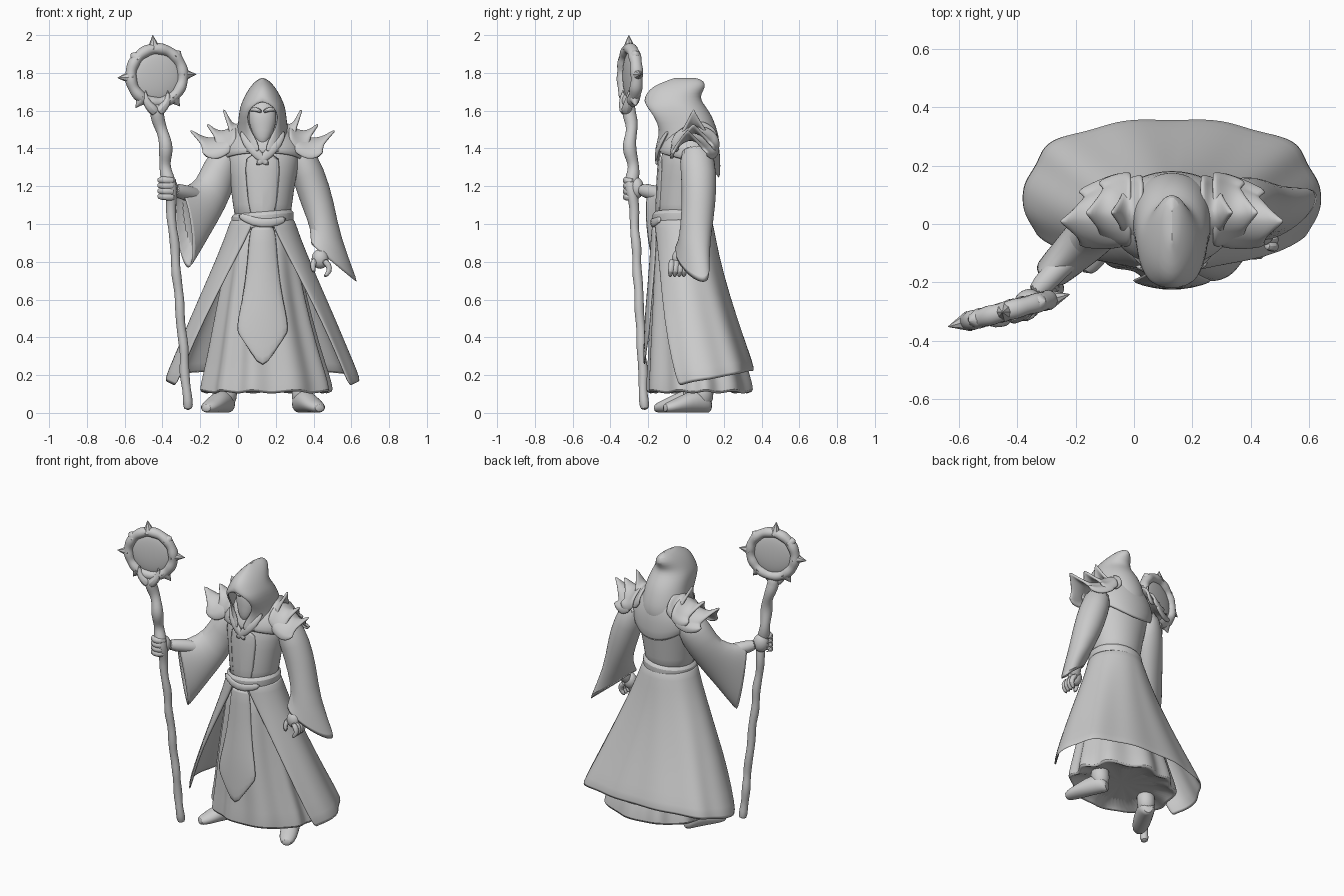
import bpy, bmesh, math
from mathutils import Vector as V

if "Cube" in bpy.data.objects:
    bpy.data.objects.remove(bpy.data.objects["Cube"])

CX = 0.13  # body centre line
stone = bpy.data.materials.new("plain_grey")
stone.diffuse_color = (0.6, 0.6, 0.6, 1)
stone.use_nodes = True
stone.node_tree.nodes["Principled BSDF"].inputs["Base Color"].default_value = stone.diffuse_color


def finish(name, bm, thick=0, sub=0):
    bmesh.ops.recalc_face_normals(bm, faces=bm.faces)
    me = bpy.data.meshes.new(name)
    bm.to_mesh(me)
    bm.free()
    me.materials.append(stone)
    ob = bpy.data.objects.new(name, me)
    bpy.context.collection.objects.link(ob)
    if thick:
        m = ob.modifiers.new("thickness", 'SOLIDIFY')
        m.thickness, m.offset = thick, 0
    if sub:
        m = ob.modifiers.new("smooth", 'SUBSURF')
        m.levels = m.render_levels = sub
    return ob


def loft(name, rings, closed=True, caps=(False, False), thick=0, sub=1, weld=False):
    bm = bmesh.new()
    rows = [[bm.verts.new(p) for p in r] for r in rings]
    n = len(rows[0])
    for a, b in zip(rows, rows[1:]):
        for i in range(n if closed else n - 1):
            j = (i + 1) % n
            bm.faces.new((a[i], a[j], b[j], b[i]))
    for flag, row in zip(caps, (rows[0], rows[-1])):
        if flag:
            bm.faces.new(row)
    if weld:
        bmesh.ops.remove_doubles(bm, verts=bm.verts, dist=.0008)
    return finish(name, bm, thick, sub)


def oval(c, u, s, n=16):
    c, u, s = V(c), V(u), V(s)
    return [c + u * math.cos(2 * math.pi * i / n) + s * math.sin(2 * math.pi * i / n) for i in range(n)]


def tube(name, pts, radii, n=8, flat=1, sub=1):
    pts = [V(p) for p in pts]
    rings = []
    for i, p in enumerate(pts):
        t = (pts[min(i + 1, len(pts) - 1)] - pts[max(i - 1, 0)]).normalized()
        s = t.cross(V((0, 1, 0)))
        if s.length < .2:
            s = t.cross(V((1, 0, 0)))
        s.normalize()
        rings.append(oval(p, s * radii[i], s.cross(t) * radii[i] * flat, n))
    return loft(name, rings, caps=(True, True), sub=sub)


def ball(name, c, size, rot=0):
    bm = bmesh.new()
    bmesh.ops.create_uvsphere(bm, u_segments=24, v_segments=14, radius=1)
    ob = finish(name, bm)
    ob.location, ob.scale, ob.rotation_euler = c, size, (0, 0, rot)
    return ob


def spow(x, p):
    return math.copysign(abs(x) ** p, x)


# inner robe with folds deepening toward the hem: z, cx, cy, rx, ry, fold
robe = []
for z, x, y, rx, ry, w in [(1.03, .13, -.02, .15, .14, 0), (.85, .13, -.015, .18, .155, .03),
                           (.6, .13, .01, .23, .19, .05), (.35, .14, .04, .285, .235, .05),
                           (.2, .15, .065, .325, .265, .05), (.105, .15, .07, .348, .28, .05),
                           (.105, .15, .07, .325, .26, .05), (.15, .15, .06, .27, .21, 0)]:
    ring = []
    for i in range(72):
        a = 2 * math.pi * i / 72
        f = math.sin(10 * a + .8 * math.sin(3 * a))
        k = 1 + w * f
        ring.append((x + rx * k * math.cos(a), y + ry * k * math.sin(a), z + .12 * w * f * (z < .15)))
    robe.append(ring)
loft("inner_robe", robe, caps=(True, True))

# open-fronted coat skirt, squarer at the hem: z, cy, rx, ry, half span in degrees, front drop
coat = []
for z, y, rx, ry, span, drop in [(1.03, -.02, .16, .15, 166, 0), (.93, -.01, .19, .158, 155, 0),
                                 (.75, .005, .265, .18, 140, 0), (.5, .035, .375, .225, 127, .02),
                                 (.32, .065, .455, .258, 118, .05), (.22, .09, .505, .266, 114, .085)]:
    ring = []
    p = 1 - .22 * min(1, (1.03 - z) / .75)
    for i in range(49):
        t = math.radians(span) * (i / 24 - 1)
        k = 1 + .022 * math.sin(9 * abs(t)) * min(1, (1.03 - z) * 2)
        ring.append((CX + rx * k * spow(math.sin(t), p), y + ry * k * spow(math.cos(t), p),
                     z - drop * (abs(t) / math.radians(span)) ** 2))
    coat.append(ring)
loft("coat_skirt", coat, closed=False, thick=.016)

# torso and sash
loft("torso", [oval((CX, y, z), (rx, 0, 0), (0, ry, 0), 24) for z, y, rx, ry in
               [(.98, -.02, .15, .14), (1.1, -.015, .155, .142), (1.25, 0, .18, .15), (1.37, .015, .205, .15),
                (1.44, .03, .17, .125), (1.5, .03, .09, .09)]], caps=(True, True))
loft("sash", [oval((CX, -.02, z), (r, 0, .012), (0, r * .96, 0), 32) for z, r in
              [(.975, .15), (.985, .166), (1.02, .163), (1.05, .17), (1.065, .15)]])
tube("sash_wrap", [(.0, -.14, 1.05), (.08, -.178, 1.01), (.17, -.18, 1.0), (.26, -.13, 1.03)],
     [.02, .026, .028, .02], flat=.5)

# hanging front panel: z, half width, y
panel = [[(CX + w * k, y + .025 * k * k, z - tip * (1 - abs(k))) for k in (-1, -.5, 0, .5, 1)]
         for z, w, y, tip in [(1.0, .07, -.178, 0), (.8, .08, -.188, 0), (.62, .105, -.204, 0),
                              (.49, .136, -.215, 0), (.43, .138, -.22, .12), (.41, .12, -.222, .19)]]
loft("front_panel", panel, closed=False, thick=.014)
loft("chest_panel", [[(CX + w * k, y + .03 * k * k, z) for k in (-1, 0, 1)] for z, w, y in
                     [(1.02, .075, -.166), (1.2, .085, -.163), (1.38, .11, -.15)]], closed=False, thick=.014)

# shoulder cape with pointed back and front
cape = []
for z, y, rx, ry, pt in [(1.53, .03, .105, .10, 0), (1.46, .025, .17, .135, .01),
                         (1.4, .02, .215, .155, .03), (1.33, .015, .205, .16, .09)]:
    cape.append([(CX + rx * math.sin(a), y + ry * math.cos(a), z - pt * max(0, math.cos(a)) ** 2
                  + pt * .5 * max(0, -math.cos(a))) for a in [2 * math.pi * i / 36 for i in range(36)]])
loft("shoulder_cape", cape, thick=.016)

# hood as horseshoe layers welded above the opening: z, opening half width, width, front y, back y
hood = []
for z, g, w, yf, yb in [(1.38, .01, .15, -.165, .17), (1.44, .025, .14, -.15, .175), (1.5, .066, .13, -.135, .16),
                        (1.57, .084, .122, -.165, .135), (1.62, .06, .115, -.205, .1), (1.655, 0, .1, -.222, .075),
                        (1.69, 0, .083, -.205, .075), (1.725, 0, .06, -.175, .1),
                        (1.755, 0, .033, -.1, .095), (1.775, 0, 0, -.04, .03)]:
    yc, ring = (yf + yb) / 2 + .02, []
    for i in range(-12, 13):
        t = math.pi * i / 12
        k = abs(t) / math.pi
        f = max(0, (k - .5) * 2)
        x = w * math.sin(t) if k < .5 else math.copysign(g + (w - g) * math.cos(f * math.pi / 2), t)
        y = yc + (yb - yc) * math.cos(t) if k < .5 else yc + (yf - yc) * math.sin(f * math.pi / 2)
        ring.append((CX + x, y, z))
    hood.append(ring)
loft("hood", hood, closed=False, thick=.01, weld=True)
tube("face", [(CX, -.12, 1.42), (CX, -.115, 1.45), (CX, -.09, 1.52), (CX, -.085, 1.58), (CX, -.07, 1.66)],
     [.012, .042, .072, .082, .05], n=12, flat=.75)

for s, side in ((-1, "right"), (1, "left")):
    # crossed lapels and brow
    tube(side + "_lapel", [(CX + s * .11, -.09, 1.5), (CX + s * .085, -.135, 1.43), (CX + s * .03, -.155, 1.37),
                           (CX - s * .035, -.155, 1.31)], [.02, .028, .03, .015], flat=.5)
    tube(side + "_brow", [(CX + s * .002, -.15, 1.592), (CX + s * .04, -.145, 1.612), (CX + s * .075, -.125, 1.6)],
         [.012, .014, .01])
    # layered shoulder plates with spiked rims: start, length, height, depth, drop, tip lift
    for k, (d0, ln, zc, ry, rz, lift) in enumerate([(.165, .225, 1.4, .12, .08, .09),
                                                   (.14, .16, 1.435, .12, .085, .085),
                                                   (.10, .11, 1.465, .11, .08, .14)]):
        rows = []
        for j in range(6):
            v, row = j / 5, []
            for i in range(-12, 13):
                u = i / 12
                spike = max(0, 1 - abs(u + .1) * 1.7)
                tooth = max(0, 1 - abs(abs(u) - .75) * 4)
                reach = ln * (.6 + .4 * spike + .1 * tooth)
                a = u * 1.75
                puff = 1 - .25 * v * v
                row.append((CX + s * (d0 + reach * v),
                            .05 + ry * math.sin(a) * puff * (1 - .3 * spike * v * v) - .03 * v * (k == 0),
                            zc + rz * math.cos(a) * (1 - .45 * v * v) - .045 * math.sin(v * math.pi * .75)
                            + lift * spike * v ** 2.2))
            rows.append(row)
        loft(f"{side}_shoulder_plate_{k + 1}", rows, closed=False, thick=.018)

# sleeves: centre, long half axis, short half axis; the last ring is the lining inside the cuff
for name, secs in (("raised_sleeve", [
        ((-.03, .04, 1.4), (-.05, 0, .06), (0, .1, 0)), ((-.1, .02, 1.27), (-.09, -.01, .055), (0, .1, 0)),
        ((-.14, -.03, 1.16), (-.07, -.03, .075), (-.04, .075, 0)),
        ((-.22, -.11, 1.06), (-.05, -.03, .14), (-.05, .05, 0)),
        ((-.29, -.175, .97), (-.025, -.02, .222), (-.045, .04, 0)),
        ((-.288, -.173, .972), (-.022, -.018, .2), (-.036, .032, 0)),
        ((-.25, -.14, 1.02), (-.03, -.02, .15), (-.03, .03, 0))]),
        ("lowered_sleeve", [
        ((.31, .05, 1.41), (.06, 0, .05), (0, .095, 0)), ((.375, .07, 1.26), (.085, 0, .03), (0, .095, 0)),
        ((.425, .068, 1.1), (.084, 0, .02), (0, .09, 0)), ((.465, .05, .95), (.078, .02, -.025), (-.01, .085, 0)),
        ((.512, .03, .785), (.13, .078, -.108), (-.02, .062, .02)),
        ((.51, .03, .79), (.112, .068, -.095), (-.018, .05, .018)),
        ((.485, .04, .87), (.075, .035, -.05), (-.01, .055, .01))])):
    loft(name, [oval(*q, 20) for q in secs], caps=(True, True))

# raised arm, gripping hand
tube("raised_forearm", [(-.17, -.07, 1.14), (-.28, -.17, 1.165), (-.35, -.25, 1.185)], [.045, .042, .038], n=12)
ball("gripping_palm", (-.365, -.265, 1.19), (.048, .04, .058), .5)
for i in range(4):
    z = 1.142 + i * .029
    tube(f"grip_finger_{i + 1}", [(-.335, -.27, z), (-.35, -.315, z), (-.39, -.325, z + .004),
                                  (-.425, -.295, z + .004), (-.405, -.26, z)], [.016, .021, .021, .02, .014])
tube("grip_thumb", [(-.34, -.26, 1.22), (-.36, -.3, 1.242), (-.4, -.3, 1.245)], [.016, .018, .012])

# lowered hand
tube("lowered_forearm", [(.48, .03, .93), (.455, -.01, .85), (.44, -.03, .81)], [.045, .038, .035], n=12)
ball("lowered_palm", (.435, -.035, .815), (.045, .04, .052))
for i in range(4):
    y = -.075 + i * .024
    tube(f"lowered_finger_{i + 1}", [(.45, y, .81), (.48, y, .785), (.488, y - .005, .75), (.455, y - .01, .718)],
         [.018, .019, .017, .01])
tube("lowered_thumb", [(.41, -.05, .82), (.392, -.07, .78), (.405, -.075, .74)], [.019, .017, .011])

# boots
for name, hx, hy, tx, ty in (("right_boot", -.065, .04, -.16, -.14), ("left_boot", .335, .09, .435, -.115)):
    h, t = V((hx, hy, 0)), V((tx, ty, 0))
    d = (t - h).normalized()
    s = V((-d.y, d.x, 0))
    loft(name, [oval(h + d * a + V((0, 0, zc)), s * w, (0, 0, zc), 14) for a, w, zc in
                [(-.045, .03, .036), (-.02, .052, .055), (.05, .056, .064), (.12, .057, .048),
                 (.18, .052, .034), (.235, .03, .024)]], caps=(True, True))
    tube(name + "_shaft", [h + V((0, 0, .04)), h + V((.005, 0, .1)), h + V((.01, 0, .17))], [.055, .057, .06], n=12)

# gnarled staff shaft
key = [(-.265, -.22, .012), (-.29, -.235, .35), (-.33, -.26, .8), (-.36, -.28, 1.15), (-.385, -.29, 1.38),
       (-.43, -.3, 1.64)]
pts, rad = [], []
for n, (a, b) in enumerate(zip(key, key[1:])):
    for i in range(6):
        p = V(a).lerp(V(b), i / 6)
        w = .004 if n < 3 else .010
        pts.append(p + V((w * math.sin(p.z * 23), w * math.cos(p.z * 29), 0)))
        rad.append((.026 if n < 3 else .035) * (1 + .14 * math.sin(p.z * 37)))
tube("staff_shaft", pts + [V(key[-1])], rad + [.036], n=10)

# staff head: ring, inset disc, spikes and cradle horns
C, AX = V((-.43, -.297, 1.785)), V((math.cos(.26), math.sin(.26), 0))
N = V((-AX.y, AX.x, 0))


def around(r, deg):
    a = math.radians(deg)
    return C + AX * (r * math.cos(a)) + V((0, 0, r * math.sin(a)))


rings = []
for i in range(41):
    dirv = (around(1, i * 9) - C)
    k = 1 + .08 * math.sin(i * .785 * 2)
    rings.append(oval(C + dirv * .143, dirv * .031 * k, N * .034 * k, 12))
loft("staff_ring", rings)
ball("staff_disc", C, (.128, .022, .128), .26)
for i, (deg, r) in enumerate([(96, .217), (183, .216), (2, .217), (236, .205), (308, .205), (140, .185), (45, .185)]):
    tube(f"ring_spike_{i + 1}", [around(.14, deg), around(.168, deg), around(r, deg)], [.036, .024, .001], sub=0)
for s in (-1, 1):
    tube("cradle_horn_" + ("a" if s < 0 else "b"),
         [C + AX * (s * x) + V((0, -.022, z)) for x, z in ((0, -.2), (.035, -.165), (.065, -.13), (.06, -.075))],
         [.034, .03, .022, .002])

# soft shading with crisp edges
bpy.ops.object.select_all(action='SELECT')
bpy.context.view_layer.objects.active = bpy.context.selected_objects[0]
bpy.ops.object.shade_smooth_by_angle(angle=math.radians(40))
